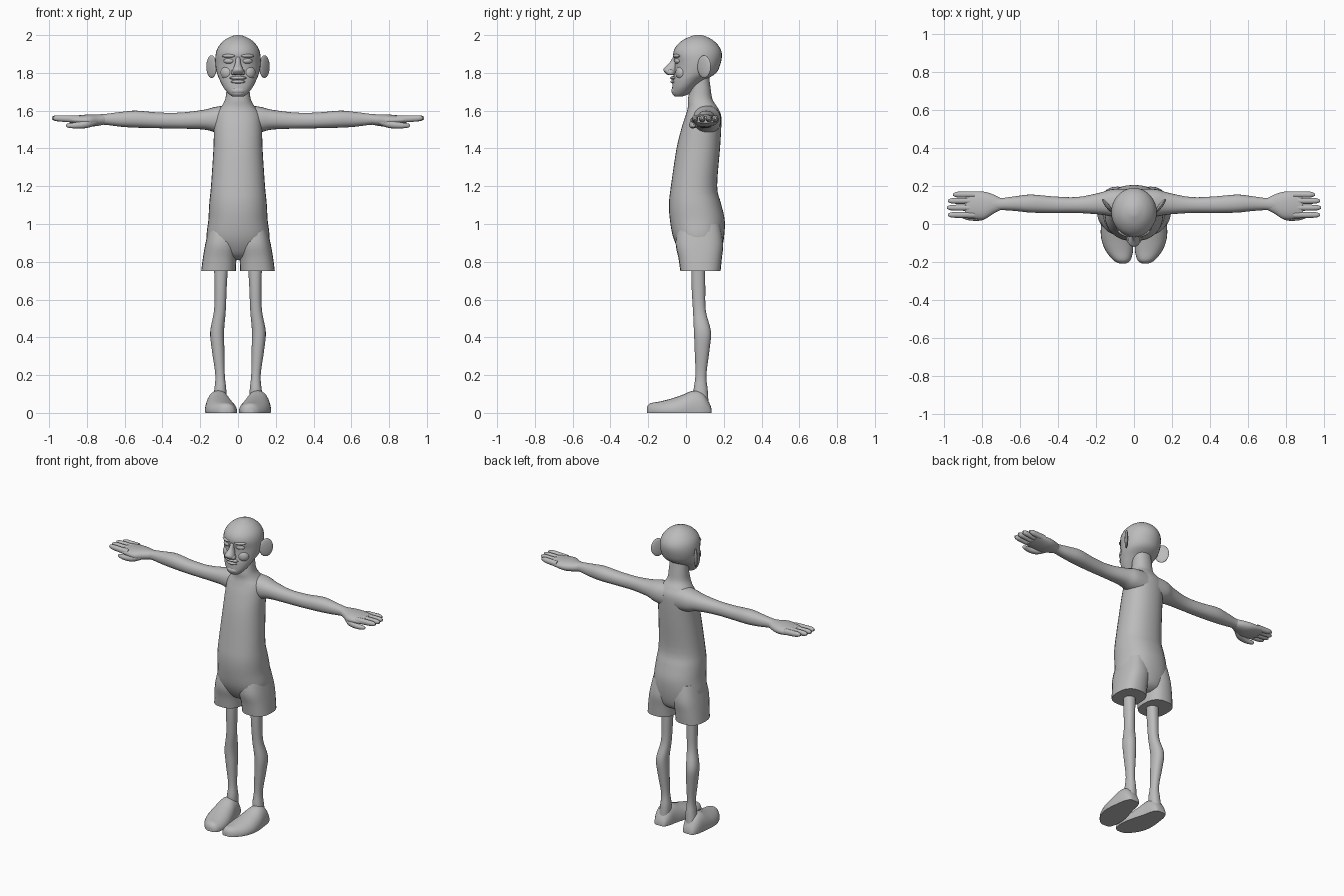
import bpy
import bmesh
import math
from mathutils import Matrix, Vector

default_cube = bpy.data.objects.get("Cube")
if default_cube:
    bpy.data.objects.remove(default_cube, do_unlink=True)

grey = bpy.data.materials.new("plain grey")
grey.use_nodes = True
GREY = (.5, .5, .5, 1)
grey.diffuse_color = GREY
grey.node_tree.nodes["Principled BSDF"].inputs["Base Color"].default_value = GREY

SIDES = (("left", 1), ("right", -1))
AXIS_ORDER = {"x": (2, 0, 1), "y": (0, 2, 1), "z": (0, 1, 2)}


def finish(name, bm, angle=50):
    """Turn a bmesh into a smooth shaded grey object."""
    bmesh.ops.recalc_face_normals(bm, faces=bm.faces)
    mesh = bpy.data.meshes.new(name)
    bm.to_mesh(mesh)
    bm.free()
    mesh.materials.append(grey)
    obj = bpy.data.objects.new(name, mesh)
    bpy.context.collection.objects.link(obj)
    bpy.ops.object.select_all(action="DESELECT")
    obj.select_set(True)
    bpy.context.view_layer.objects.active = obj
    bpy.ops.object.shade_smooth_by_angle(angle=math.radians(angle))
    return obj


def blend(a, b, c, d, t):
    """Catmull-Rom interpolation between b and c."""
    return b + t / 2 * (c - a + t * (2 * a - 5 * b + 4 * c - d + t * (3 * (b - c) + d - a)))


def smooth_rings(rings, steps):
    padded = [rings[0], *rings, rings[-1]]
    result = []
    for i in range(len(rings) - 1):
        for s in range(steps):
            result.append([blend(*values, s / steps) for values in zip(*padded[i:i + 4])])
    return result + [rings[-1]]


def loft(name, axis, rings, side=1, sides=24, steps=4, boxy=.9):
    """Skin rounded sections; ring = (along, low u, high u, low v, high v) in hundredths."""
    bm = bmesh.new()
    loops = []
    for along, u0, u1, v0, v1 in smooth_rings(rings, steps):
        loop = []
        for k in range(sides):
            angle = math.tau * k / sides
            c, s = math.cos(angle), math.sin(angle)
            u = (u0 + u1) / 2 + (u1 - u0) / 2 * math.copysign(abs(c) ** boxy, c)
            v = (v0 + v1) / 2 + (v1 - v0) / 2 * math.copysign(abs(s) ** boxy, s)
            x, y, z = ((u, v, along)[i] / 100 for i in AXIS_ORDER[axis])
            loop.append(bm.verts.new((x * side, y, max(z, 0))))
        loops.append(loop)
    for lower, upper in zip(loops, loops[1:]):
        for k in range(sides):
            n = (k + 1) % sides
            bm.faces.new((lower[k], lower[n], upper[n], upper[k]))
    bm.faces.new(loops[0])
    bm.faces.new(loops[-1])
    return finish(name, bm)


def ball(name, centre, radii, turn=0, tilt=0):
    """Stretched sphere, sizes in hundredths."""
    bm = bmesh.new()
    place = (Matrix.Translation(Vector(centre) / 100)
             @ Matrix.Rotation(math.radians(turn), 4, "Z")
             @ Matrix.Rotation(math.radians(tilt), 4, "Y")
             @ Matrix.Diagonal((*(r / 100 for r in radii), 1)))
    bmesh.ops.create_uvsphere(bm, u_segments=20, v_segments=12, radius=1, matrix=place)
    return finish(name, bm)


# Torso, from the seat up to the shoulders and neck
loft("torso", "z", [
    (81, -6, 6, 3, 14), (84, -12, 12, -2, 18), (92, -16.5, 16.5, -6.5, 20),
    (102, -15.7, 15.7, -8.5, 20.5), (111, -15.2, 15.2, -9, 18.5),
    (120, -14.3, 14.3, -8, 16.5), (140, -13, 13, -5, 18),
    (152, -12.7, 12.7, -2, 18.7), (158, -12, 12, 0, 18.5),
    (162, -9, 9, 1, 16.5), (166, -6.8, 6.8, 1, 14),
    (172, -6, 6, 2, 13), (180, -5.5, 5.5, 2, 12)], sides=32)

# Head
loft("head", "z", [
    (167.5, -3, 3, -6, -2), (169, -5, 5, -7.3, 2), (172, -7.5, 7.5, -7.3, 5),
    (176, -9.6, 9.6, -7, 10), (180, -11.2, 11.2, -6.3, 16), (185, -12, 12, -6, 18.3),
    (190, -11.8, 11.8, -6.8, 19), (194, -10.3, 10.3, -5.3, 17.5),
    (197.5, -7, 7, -1.5, 14), (199.5, -3, 3, 3, 10), (200, -1, 1, 5, 8)],
    sides=32, boxy=1)
loft("nose", "z", [
    (178.8, -2, 2, -9.5, -5), (180, -3.4, 3.4, -11, -5), (182, -2.8, 2.8, -12, -5),
    (185, -1.5, 1.5, -9, -4), (188.5, -1.2, 1.2, -6.8, -4)], sides=16)
ball("upper_lip", (0, -6.3, 177.3), (4.6, 2.2, 1))
ball("lower_lip", (0, -6.2, 175.3), (3.8, 2, 1))
ball("chin", (0, -5.4, 170.5), (4, 2.4, 2.2))

for label, side in SIDES:
    # Face details and ears
    ball(label + "_eyelid", (5 * side, -4.7, 186.3), (2.8, 1.3, 1.4), turn=22 * side)
    ball(label + "_brow", (5 * side, -5, 189), (3.8, 1.4, 1), turn=24 * side)
    ball(label + "_nostril", (2.4 * side, -8.2, 180.3), (1.4, 2, 1.5))
    ball(label + "_cheek", (6 * side, -2.8, 180), (3.5, 2.5, 3.5), turn=30 * side)
    ball(label + "_ear", (14 * side, 9.6, 183.3), (1.1, 4.4, 6), turn=-37 * side)

    # Arm, from inside the shoulder to the wrist
    loft(label + "_arm", "x", [
        (4, 3, 18.5, 147, 163), (12, 4, 18.3, 148.5, 162), (18, 5, 16.5, 150, 160.5),
        (30, 5.8, 14.2, 150.5, 159), (42, 5.8, 14.5, 150.7, 159),
        (54, 6, 15.5, 151, 160), (62, 6.8, 14.7, 151.5, 159.3),
        (70, 7.3, 13.7, 152.5, 158.3), (75, 6.5, 14.5, 152.5, 158)], side)

    # Hand with four fingers and a thumb
    loft(label + "_palm", "x", [
        (70, 7.5, 13.5, 152.8, 158), (74, 5.5, 15.5, 152, 158), (79, 2.5, 17, 151.5, 158),
        (85, 2.8, 17.2, 152.5, 157.5), (89, 3.2, 16.8, 153.5, 157)], side)
    for finger, y, tip in (("index", 4.8, 98), ("middle", 8.6, 98.5),
                           ("ring", 12.2, 98), ("little", 15.5, 95.5)):
        loft(f"{label}_{finger}_finger", "x", [
            (84, y - 1.7, y + 1.7, 153.5, 157.3), (91, y - 1.6, y + 1.6, 154, 157.5),
            (tip - 2, y - 1.4, y + 1.4, 154.5, 157.5),
            (tip, y - .6, y + .6, 155.4, 156.8)], side, sides=12)
    loft(label + "_thumb", "x", [
        (75, 5, 9, 152.5, 156), (80, 2, 6.5, 150.8, 155), (86, 1.8, 5, 150.6, 153.8),
        (90, 2.8, 5, 151, 153.2), (91, 3.5, 4.5, 151.7, 152.7)], side, sides=12)

    # Shorts leg
    loft(label + "_shorts_leg", "z", [
        (75, 1.2, 19.5, -3, 18.3), (82, .8, 18.6, -4, 19), (90, 0, 17.2, -5.5, 19.7),
        (100, 1, 15, -4, 18)], side, boxy=.8)

    # Bare leg
    loft(label + "_leg", "z", [
        (4, 6.5, 13.5, 4, 12), (12, 6.2, 12.6, 4, 11.5), (20, 7, 12, 5, 10.8),
        (33, 7.2, 13.8, 4.6, 12.4), (43, 7.4, 14.7, 4.2, 13.2), (54, 6.5, 12.7, 3.7, 10.5),
        (66, 6, 12.4, 3, 10.2), (78, 5.3, 12.7, 2.8, 10.2)], side)

    # Foot, flattened where it meets the floor
    loft(label + "_foot", "y", [
        (-20.7, 4, 8, -2, 3), (-19, 1.8, 11, -4, 5), (-14, .5, 15, -5, 6),
        (-8, .8, 17.2, -6, 7.5), (-2, 2.2, 17.5, -7, 9.5), (4, 4, 16.8, -7, 11.8),
        (9, 5, 16, -6, 10.5), (12.5, 6.5, 14.5, -4, 5), (13.5, 8, 13, -2, 2)], side)
